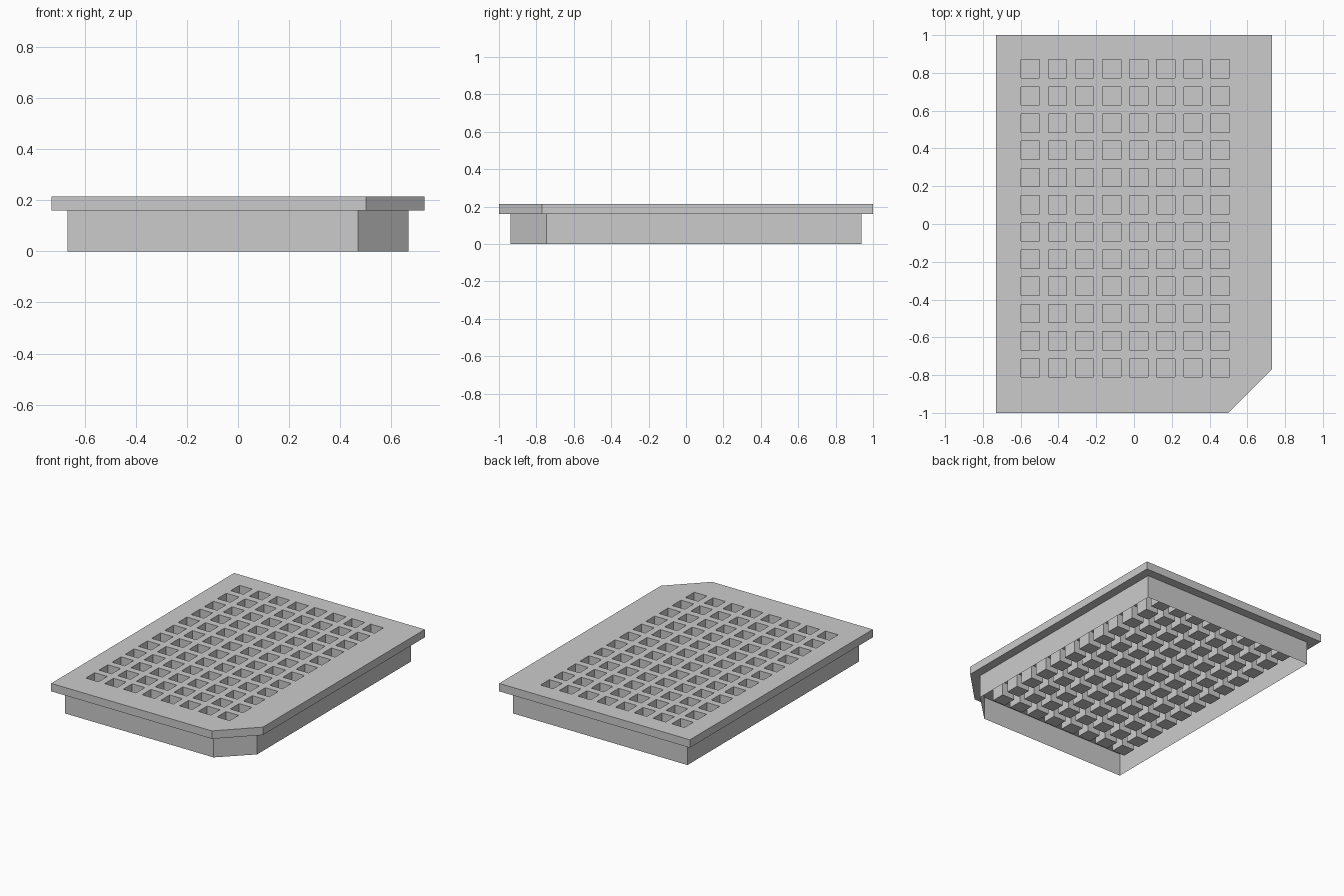
import bpy, bmesh

if "Cube" in bpy.data.objects:
    bpy.data.objects.remove(bpy.data.objects["Cube"])

TOP, RIM, WELL_BOTTOM = 0.215, 0.16, 0.066
COLS, ROWS, PITCH, WELL = 8, 12, 0.144, 0.097
X0, Y0 = -0.549, -0.762


def finish(name, bm):
    bmesh.ops.recalc_face_normals(bm, faces=bm.faces)
    mesh = bpy.data.meshes.new(name)
    bm.to_mesh(mesh)
    bm.free()
    obj = bpy.data.objects.new(name, mesh)
    bpy.context.collection.objects.link(obj)
    return obj


def outline(hx, hy, cx, cy):
    # rectangle with the front right corner cut off
    return [(-hx, -hy), (cx, -hy), (hx, cy), (hx, hy), (-hx, hy)]


def prism(bm, pts, z0, z1, bottom=True, top=True):
    low = [bm.verts.new((x, y, z0)) for x, y in pts]
    high = [bm.verts.new((x, y, z1)) for x, y in pts]
    n = len(pts)
    for i in range(n):
        j = (i + 1) % n
        bm.faces.new((low[i], low[j], high[j], high[i]))
    if bottom:
        bm.faces.new(low[::-1])
    if top:
        bm.faces.new(high)


def well_grid(name, z0, z1, top):
    bm = bmesh.new()
    h = WELL / 2
    for i in range(COLS):
        for j in range(ROWS):
            x, y = X0 + i * PITCH * 0.997, Y0 + j * PITCH
            prism(bm, [(x - h, y - h), (x + h, y - h), (x + h, y + h), (x - h, y + h)],
                  z0, z1, top=top)
    return finish(name, bm)


# top plate with square holes
bm = bmesh.new()
prism(bm, outline(0.73, 1.0, 0.5, -0.77), RIM, TOP)
plate = finish("top_plate", bm)
cutter = well_grid("hole_cutter", RIM - 0.05, TOP + 0.05, True)
cutter.hide_render = True
cutter.hide_set(True)
cut = plate.modifiers.new("holes", 'BOOLEAN')
cut.operation = 'DIFFERENCE'
cut.solver = 'EXACT'
cut.object = cutter

# thin-walled cups hanging below the holes
well_grid("wells", WELL_BOTTOM, RIM, False)

# thin skirt, open below
bm = bmesh.new()
prism(bm, outline(0.668, 0.938, 0.47, -0.745), 0.0, RIM, bottom=False, top=False)
finish("skirt", bm)
